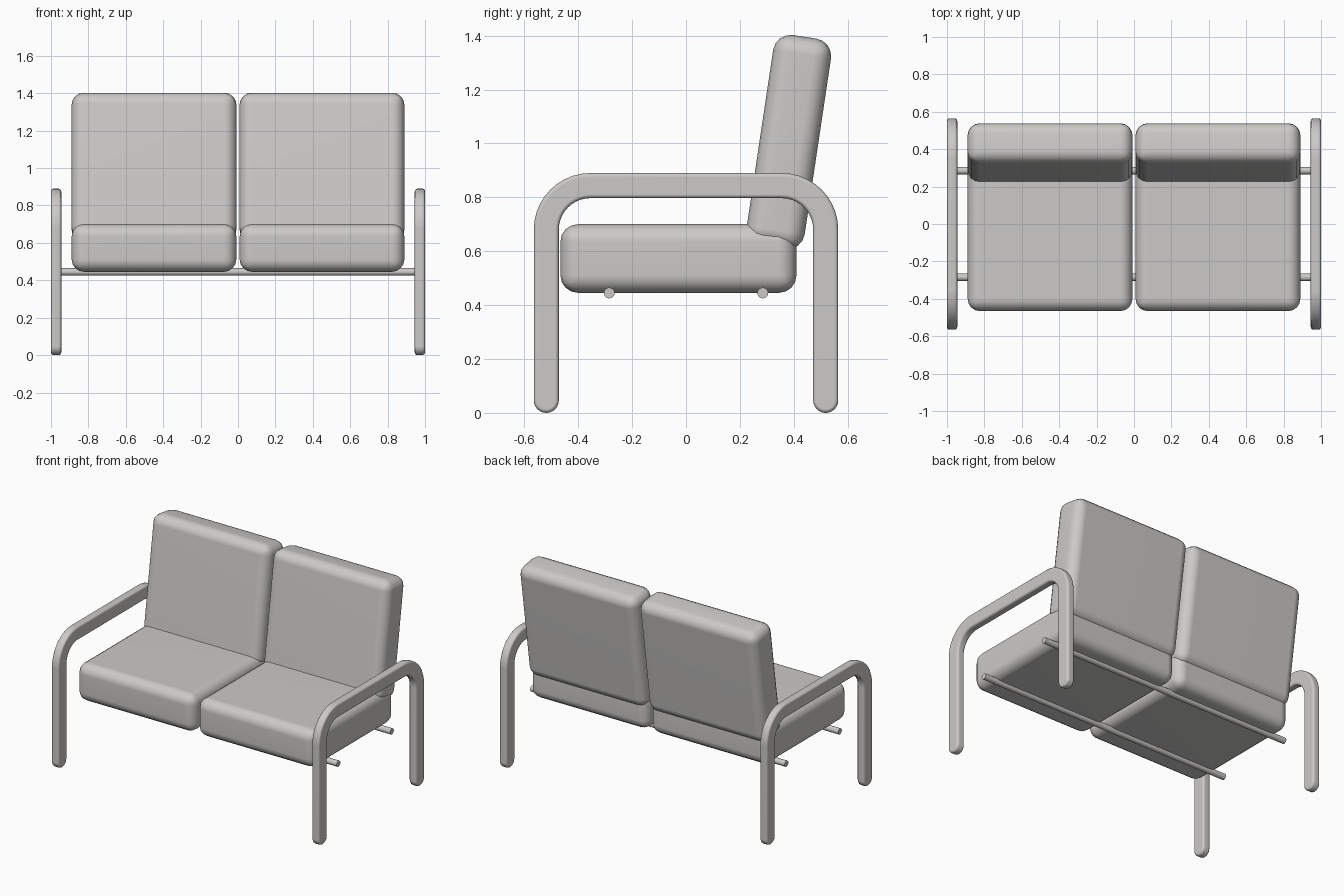
import bpy, bmesh
from math import pi, sin, cos, radians
from mathutils import Matrix, Vector

cube = bpy.data.objects.get("Cube")
if cube:
    bpy.data.objects.remove(cube, do_unlink=True)

grey = bpy.data.materials.new("light_grey")
grey.use_nodes = True
grey.diffuse_color = (0.6, 0.59, 0.58, 1)
grey.node_tree.nodes["Principled BSDF"].inputs["Base Color"].default_value = grey.diffuse_color


def finish(name, bm):
    """Turn a bmesh into a smooth-shaded object with flat broad faces."""
    bmesh.ops.recalc_face_normals(bm, faces=bm.faces)
    mesh = bpy.data.meshes.new(name)
    bm.to_mesh(mesh)
    bm.free()
    mesh.materials.append(grey)
    obj = bpy.data.objects.new(name, mesh)
    bpy.context.collection.objects.link(obj)
    bpy.ops.object.select_all(action='DESELECT')
    obj.select_set(True)
    bpy.context.view_layer.objects.active = obj
    bpy.ops.object.shade_smooth_by_angle(angle=radians(40))
    weighted = obj.modifiers.new("weighted_normals", 'WEIGHTED_NORMAL')
    weighted.keep_sharp = True
    return obj


def cushion(name, centre, size, tilt=0):
    bm = bmesh.new()
    bmesh.ops.create_cube(bm, size=1)
    bmesh.ops.scale(bm, vec=size, verts=bm.verts)
    bmesh.ops.bevel(bm, geom=bm.edges[:], offset=0.065, segments=4,
                    profile=0.5, affect='EDGES')
    bm.transform(Matrix.Translation(centre) @ Matrix.Rotation(radians(tilt), 4, 'X'))
    return finish(name, bm)


def arc(y, z, radius, start, end, steps):
    angles = [radians(start + (end - start) * i / steps) for i in range(steps + 1)]
    return [(y + radius * cos(a), z + radius * sin(a)) for a in angles]


def arm_frame(name, x):
    """Flat hoop: two round-footed legs joined by a rounded armrest."""
    half, width, top, bend = 0.565, 0.093, 0.89, 0.21
    cy, cz, foot = half - bend, top - bend, width / 2
    outline = (arc(cy, cz, bend, 0, 90, 10) + arc(-cy, cz, bend, 90, 180, 10)
               + arc(-half + foot, foot, foot, 180, 360, 12)
               + arc(-cy, cz, bend - width, 180, 90, 10)
               + arc(cy, cz, bend - width, 90, 0, 10)
               + arc(half - foot, foot, foot, 180, 360, 12))
    depth = 0.055
    bm = bmesh.new()
    face = bm.faces.new([bm.verts.new((x - depth / 2, y, z)) for y, z in outline])
    extruded = bmesh.ops.extrude_face_region(bm, geom=[face])["geom"]
    moved = [v for v in extruded if isinstance(v, bmesh.types.BMVert)]
    bmesh.ops.translate(bm, vec=(depth, 0, 0), verts=moved)
    # Soften only the rims of the two flat sides
    rims = [e for e in bm.edges if abs(e.verts[0].co.x - e.verts[1].co.x) < 1e-5]
    bmesh.ops.bevel(bm, geom=rims, offset=0.014, segments=3, profile=0.5, affect='EDGES')
    return finish(name, bm)


def rod(name, y):
    bm = bmesh.new()
    bmesh.ops.create_cone(bm, cap_ends=True, segments=20, radius1=0.02,
                          radius2=0.02, depth=1.9)
    bm.transform(Matrix.Translation((0, y, 0.445)) @ Matrix.Rotation(pi / 2, 4, 'Y'))
    return finish(name, bm)


# Mirrored halves: seat, backrest and arm on each side
for side, sign in (("left", 1), ("right", -1)):
    cushion(f"{side}_seat_cushion", Vector((sign * 0.449, -0.028, 0.573)), (0.88, 0.876, 0.255))
    cushion(f"{side}_back_cushion", Vector((sign * 0.449, 0.382, 1.005)), (0.882, 0.217, 0.79), -8.5)
    arm_frame(f"{side}_arm_frame", sign * 0.9725)

# Support rods under the seats
rod("front_support_rod", -0.285)
rod("rear_support_rod", 0.285)
